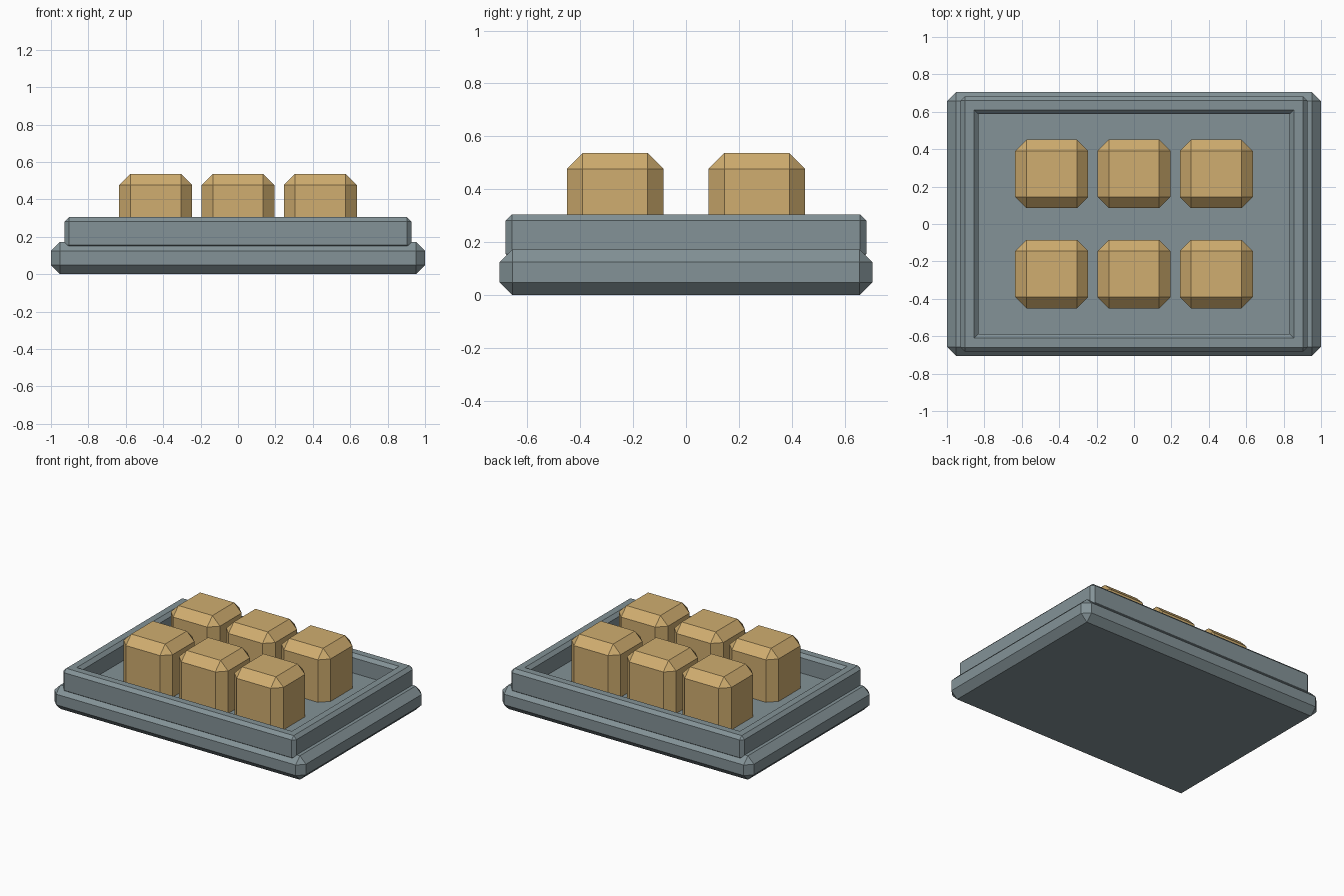
import bpy, bmesh

if "Cube" in bpy.data.objects:
    bpy.data.objects.remove(bpy.data.objects["Cube"])


def material(name, rgb):
    m = bpy.data.materials.new(name)
    m.diffuse_color = (*rgb, 1.0)
    m.use_nodes = True
    m.node_tree.nodes["Principled BSDF"].inputs["Base Color"].default_value = m.diffuse_color
    return m


slate = material("slate", (0.23, 0.29, 0.31))
tan = material("tan", (0.63, 0.42, 0.16))


def finish(bm, name, mat):
    bmesh.ops.recalc_face_normals(bm, faces=bm.faces[:])
    mesh = bpy.data.meshes.new(name)
    bm.to_mesh(mesh)
    bm.free()
    mesh.materials.append(mat)
    ob = bpy.data.objects.new(name, mesh)
    bpy.context.collection.objects.link(ob)
    return ob


def chamfer(bm, edges, width):
    bmesh.ops.bevel(bm, geom=edges, offset=width, offset_type='OFFSET',
                    segments=1, profile=0.5, affect='EDGES')


def chamfered_box(name, cx, cy, hx, hy, z0, z1, width, mat):
    bm = bmesh.new()
    bmesh.ops.create_cube(bm, size=2)
    for v in bm.verts:
        v.co = (cx + v.co.x * hx, cy + v.co.y * hy, z1 if v.co.z > 0 else z0)
    chamfer(bm, bm.edges[:], width)
    return finish(bm, name, mat)


def chamfered_frame(name, hx, hy, wall, z0, z1, width, mat):
    bm = bmesh.new()
    signs = [(-1, -1), (1, -1), (1, 1), (-1, 1)]
    # cross-section corners: outer bottom, outer top, inner top, inner bottom
    section = [(0, z0), (0, z1), (wall, z1), (wall, z0)]
    rings = [[bm.verts.new((sx * (hx - d), sy * (hy - d), z)) for sx, sy in signs]
             for d, z in section]
    for i in range(4):
        a, b = rings[i], rings[(i + 1) % 4]
        for j in range(4):
            k = (j + 1) % 4
            bm.faces.new((a[j], a[k], b[k], b[j]))
    bmesh.ops.recalc_face_normals(bm, faces=bm.faces[:])
    # chamfer everything but the flat mitres and the inner corners
    chamfer(bm, [e for e in bm.edges if e.calc_face_angle_signed() > 0.1], width)
    return finish(bm, name, mat)


# Base slab
chamfered_box("base_slab", 0, 0, 1.0, 0.705, 0.0, 0.172, 0.048, slate)

# Raised rim around the tray
chamfered_frame("tray_rim", 0.927, 0.682, 0.095, 0.132, 0.305, 0.023, slate)

# Two rows of three blocks, sunk slightly into the slab
for row, y in enumerate((-0.268, 0.268)):
    for col, x in enumerate((-0.44, 0.0, 0.44)):
        chamfered_box(f"block_{row + 1}_{col + 1}", x, y, 0.195, 0.183,
                      0.1, 0.537, 0.06, tan)
